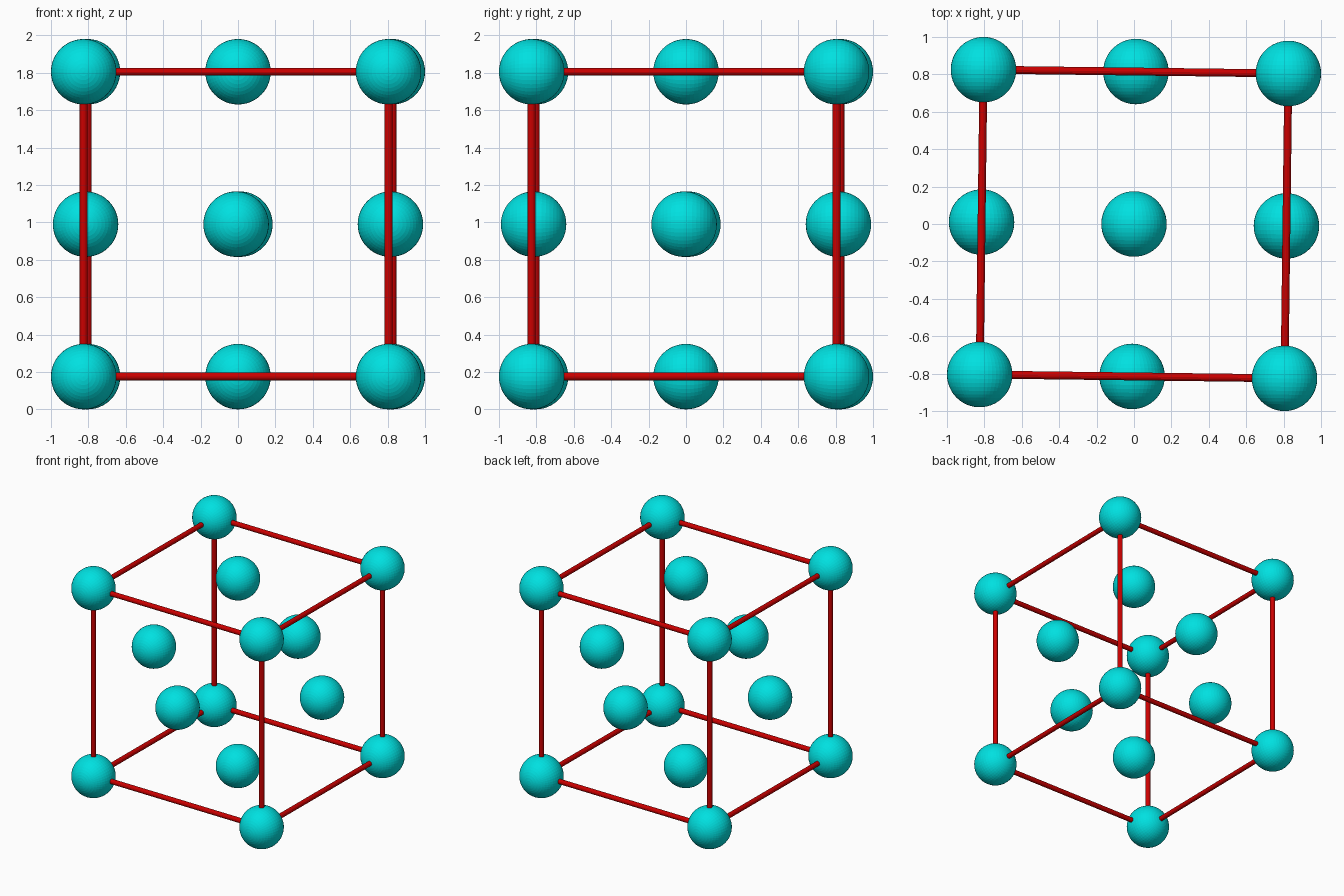
import bpy, math, itertools
from mathutils import Vector, Matrix

if "Cube" in bpy.data.objects:
    bpy.data.objects.remove(bpy.data.objects["Cube"])

HALF = 0.815          # half of the cube edge between ball centres
BALL_R = 0.175
ROD_R = 0.021
TURN = Matrix.Rotation(-0.0125, 4, 'Z')   # the cell is turned slightly
CENTRE = Vector((0, 0, HALF + BALL_R))


def material(name, rgb):
    m = bpy.data.materials.new(name)
    m.diffuse_color = (*rgb, 1)
    m.use_nodes = True
    m.node_tree.nodes["Principled BSDF"].inputs["Base Color"].default_value = m.diffuse_color
    return m


teal = material("teal", (0.0, 0.75, 0.75))
red = material("red", (0.6, 0.0, 0.0))


def place(point):
    return TURN @ (Vector(point) * HALF) + CENTRE


def ball(name, point):
    # poles point front and back
    bpy.ops.mesh.primitive_uv_sphere_add(
        segments=48, ring_count=24, radius=BALL_R, location=place(point),
        rotation=(math.pi / 2, 0, -0.0125))
    o = bpy.context.object
    o.name = name
    o.data.materials.append(teal)


def rod(name, a, b):
    a, b = place(a), place(b)
    bpy.ops.mesh.primitive_cylinder_add(
        vertices=12, radius=ROD_R, depth=(b - a).length, location=(a + b) / 2)
    o = bpy.context.object
    o.name = name
    o.rotation_euler = (b - a).to_track_quat('Z', 'Y').to_euler()
    o.data.materials.append(red)


# corner balls
for corner in itertools.product((-1, 1), repeat=3):
    ball("corner_ball", corner)

# balls at the face centres, and the four rods along each axis
for axis in range(3):
    for s in (-1, 1):
        p = [0, 0, 0]
        p[axis] = s
        ball("face_ball", p)
    for u, v in itertools.product((-1, 1), repeat=2):
        a, b = [u, v], [u, v]
        a.insert(axis, -1)
        b.insert(axis, 1)
        rod("edge_rod", a, b)
